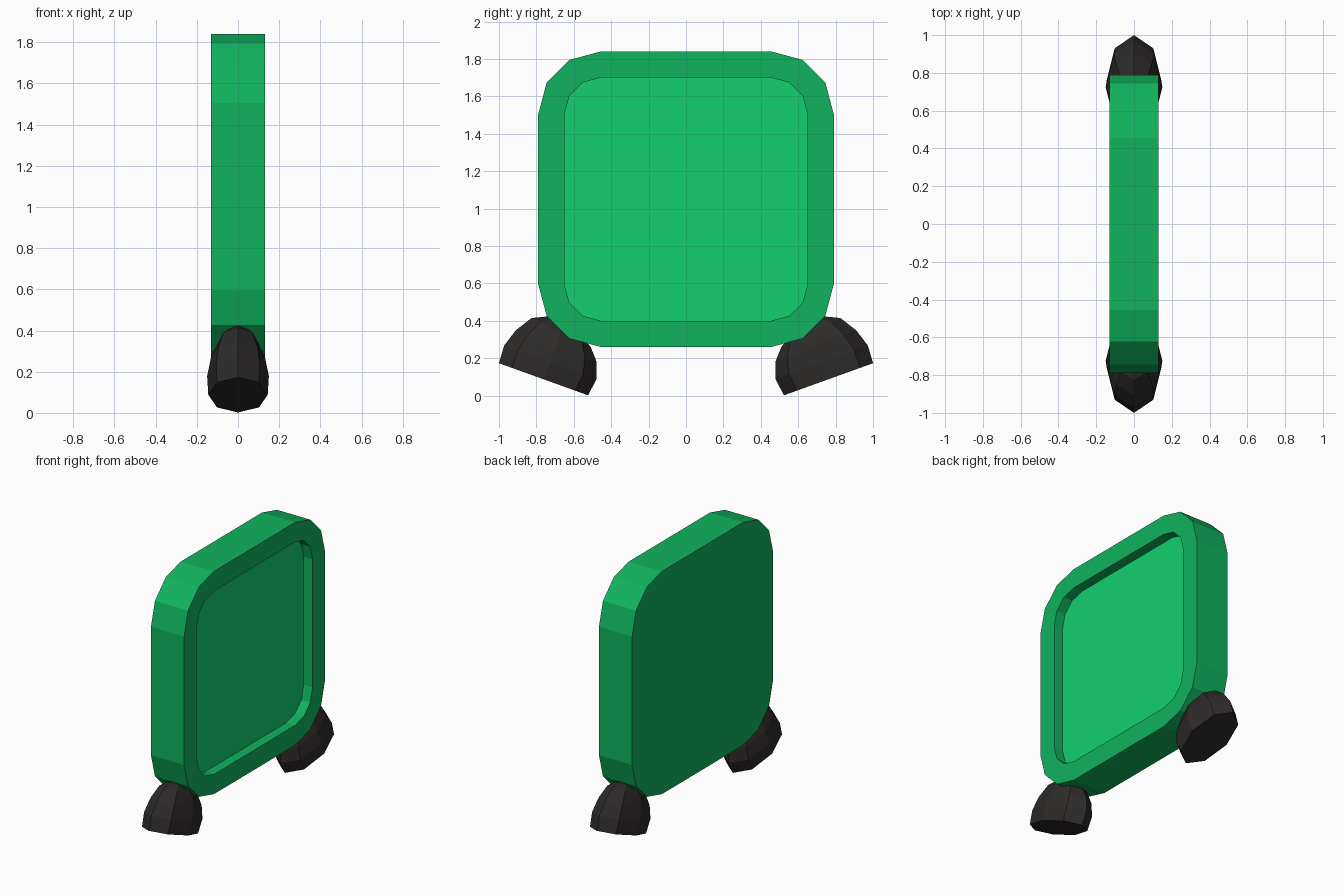
import bpy, bmesh
from math import sin, cos, pi, radians

if "Cube" in bpy.data.objects:
    bpy.data.objects.remove(bpy.data.objects["Cube"])


def material(name, rgb):
    m = bpy.data.materials.new(name)
    m.diffuse_color = (*rgb, 1)
    m.use_nodes = True
    m.node_tree.nodes["Principled BSDF"].inputs["Base Color"].default_value = m.diffuse_color
    return m


def finish(name, bm, mats):
    bmesh.ops.recalc_face_normals(bm, faces=bm.faces)
    me = bpy.data.meshes.new(name)
    bm.to_mesh(me)
    bm.free()
    for m in mats:
        me.materials.append(m)
    ob = bpy.data.objects.new(name, me)
    bpy.context.collection.objects.link(ob)
    return ob


def bridge(bm, a, b):
    n = len(a)
    for i in range(n):
        bm.faces.new((a[i], a[(i + 1) % n], b[(i + 1) % n], b[i]))


rim_green = material("rim_green", (0.005, 0.45, 0.11))
panel_green = material("panel_green", (0.006, 0.63, 0.155))
dark = material("dark_rubber", (0.027, 0.023, 0.023))


# Body: rounded square plate with a recessed panel on the +x side
def rounded_loop(bm, x, radius, straight=0.455, zc=1.05, seg=3):
    loop = []
    for q, (sy, sz) in enumerate(((1, 1), (-1, 1), (-1, -1), (1, -1))):
        for i in range(seg + 1):
            a = pi / 2 * (q + i / seg)
            loop.append(bm.verts.new((x, sy * straight + radius * cos(a),
                                      zc + sz * straight + radius * sin(a))))
    return loop


bm = bmesh.new()
loops = [rounded_loop(bm, x, r) for x, r in
         ((-0.13, 0.335), (0.13, 0.335), (0.13, 0.195), (0.06, 0.195))]
for a, b in zip(loops, loops[1:]):
    bridge(bm, a, b)
bm.faces.new(loops[0])
panel = bm.faces.new(loops[-1])
panel.material_index = 1
finish("body", bm, [rim_green, panel_green])


# Feet: eight-sided flattened domes, tilted outwards
def foot(name, side):
    tilt = radians(19.8)
    rings = ((0.253, 0.0, 0.0, 0.0), (0.263, -0.004, 0.098, 0.0),
             (0.232, -0.004, 0.19, 0.006), (0.176, -0.005, 0.266, 0.02),
             (0.095, -0.003, 0.312, 0.012))  # half length, shift, height, lean

    def place(x, v, h):
        return (x, side * (0.762 + v * cos(tilt) - h * sin(tilt)),
                0.0965 + v * sin(tilt) + h * cos(tilt) - 0.009)

    bm = bmesh.new()
    loops = []
    for r, shift, h, lean in rings:
        loops.append([bm.verts.new(place(0.57 * r * sin(i * pi / 4),
                                         shift + r * cos(i * pi / 4),
                                         h + lean * cos(i * pi / 4)))
                      for i in range(8)])
    for a, b in zip(loops, loops[1:]):
        bridge(bm, a, b)
    bm.faces.new(loops[0])
    top = bm.verts.new(place(0, 0, 0.33))
    for i in range(8):
        bm.faces.new((loops[-1][i], loops[-1][(i + 1) % 8], top))
    finish(name, bm, [dark])


foot("front_foot", -1)
foot("back_foot", 1)
